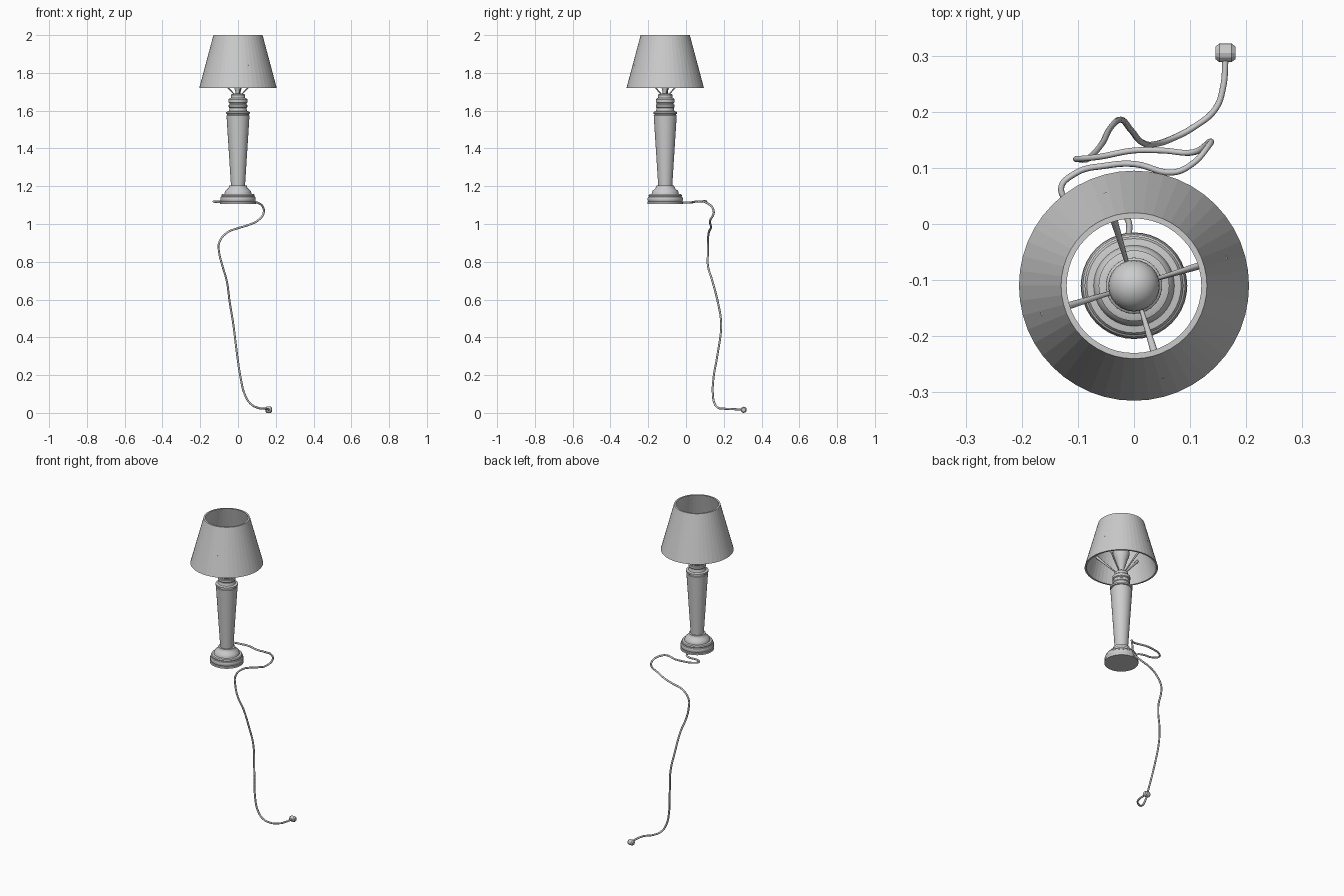
import bpy, bmesh, math
from mathutils import Vector, Matrix

CY = -0.11  # lamp axis


def finish(name, bm, angle=None):
    bmesh.ops.recalc_face_normals(bm, faces=bm.faces)
    me = bpy.data.meshes.new(name)
    bm.to_mesh(me)
    bm.free()
    ob = bpy.data.objects.new(name, me)
    bpy.context.collection.objects.link(ob)
    if angle:
        me.shade_smooth()
        me.set_sharp_from_angle(angle=math.radians(angle))
    return ob


def lathe(name, profile, seg=40, angle=30, matrix=Matrix.Translation((0, CY, 0)), closed=False):
    bm = bmesh.new()
    vs = [bm.verts.new((r, 0, z)) for r, z in profile]
    es = [bm.edges.new(p) for p in zip(vs, vs[1:])]
    if closed:
        es.append(bm.edges.new((vs[-1], vs[0])))
    bmesh.ops.spin(bm, geom=vs + es, cent=(0, 0, 0), axis=(0, 0, 1),
                   angle=math.tau, steps=seg, use_duplicate=False)
    bmesh.ops.remove_doubles(bm, verts=bm.verts, dist=1e-5)
    bm.transform(matrix)
    return finish(name, bm, angle)


# Stepped round foot
lathe("base", [(0, 1.106), (.095, 1.106), (.095, 1.117), (.09, 1.119), (.093, 1.124), (.094, 1.134),
               (.091, 1.143), (.087, 1.146), (.088, 1.152), (.084, 1.158), (.072, 1.16), (.07, 1.168),
               (.067, 1.176), (.054, 1.187), (.049, 1.194), (.047, 1.203), (0, 1.203)])

# Tapered column with a banded top
lathe("column", [(0, 1.2), (.037, 1.2), (.061, 1.575), (.057, 1.577), (.057, 1.582), (.063, 1.584),
                 (.063, 1.593), (.052, 1.597), (0, 1.597)])

# Turned neck
lathe("neck", [(0, 1.595), (.051, 1.595), (.046, 1.606), (.046, 1.615), (.049, 1.619), (.049, 1.631),
               (.045, 1.634), (.045, 1.64), (.05, 1.644), (.05, 1.66), (.046, 1.664), (.038, 1.668),
               (.038, 1.684), (.033, 1.689), (.012, 1.691), (0, 1.691)])

# Bulb
dome = [(.046 * math.cos(t), 1.81 + .046 * math.sin(t))
        for t in [math.radians(a) for a in range(0, 91, 15)]]
lathe("bulb", [(0, 1.685), (.013, 1.685), (.015, 1.705), (.021, 1.725), (.033, 1.765), (.043, 1.79)]
      + dome, seg=24, angle=50)

# Hollow conical shade
lathe("shade", [(.205, 1.72), (.13, 2.0), (.12, 2.0), (.195, 1.72)], seg=48, angle=None, closed=True)

# Four flared arms carrying the shade
bm = bmesh.new()
for k in range(4):
    a = math.radians(17 + 90 * k)
    d = Vector((math.cos(a), math.sin(a), 0))
    p = Vector((0, CY, 1.685)) + d * .02
    q = Vector((0, CY, 1.845)) + d * .168
    m = Matrix.Translation((p + q) / 2) @ (q - p).to_track_quat('Z', 'Y').to_matrix().to_4x4()
    bmesh.ops.create_cone(bm, cap_ends=True, segments=8, radius1=.003, radius2=.008,
                          depth=(q - p).length, matrix=m)
finish("shade_arms", bm, 50)

# Power cord draped off the edge down to the floor
path = [(-.01, -.03, 1.115), (-.012, .01, 1.114), (-.04, .03, 1.113), (-.1, .035, 1.116), (-.13, .06, 1.119),
        (-.105, .09, 1.12), (-.05, .104, 1.12), (0, .107, 1.12), (.07, .092, 1.12), (.105, .108, 1.112),
        (.132, .138, 1.09), (.136, .147, 1.06), (.107, .128, 1.02), (.05, .131, .993), (0, .131, .978),
        (-.06, .12, .953), (-.1, .116, .9), (-.1, .116, .85), (-.083, .116, .78), (-.06, .139, .7),
        (-.043, .17, .58), (-.025, .186, .47), (-.005, .167, .31), (.015, .145, .18), (.035, .142, .1),
        (.065, .151, .05), (.107, .173, .026), (.145, .205, .022), (.159, .245, .02), (.163, .295, .018)]
cu = bpy.data.curves.new("cord", 'CURVE')
cu.dimensions = '3D'
cu.bevel_depth = .0055
cu.bevel_resolution = 2
cu.use_fill_caps = True
cu.resolution_u = 6
sp = cu.splines.new('BEZIER')
sp.bezier_points.add(len(path) - 1)
for b, co in zip(sp.bezier_points, path):
    b.co = co
    b.handle_left_type = b.handle_right_type = 'AUTO'
bpy.context.collection.objects.link(bpy.data.objects.new("cord", cu))

# Plug: chamfered barrel lying along x
lathe("plug", [(0, -.018), (.011, -.018), (.0165, -.011), (.0165, .011), (.011, .018), (0, .018)],
      seg=12, angle=None,
      matrix=Matrix.Translation((.163, .305, .0165)) @ Matrix.Rotation(math.pi / 2, 4, 'Y'))
